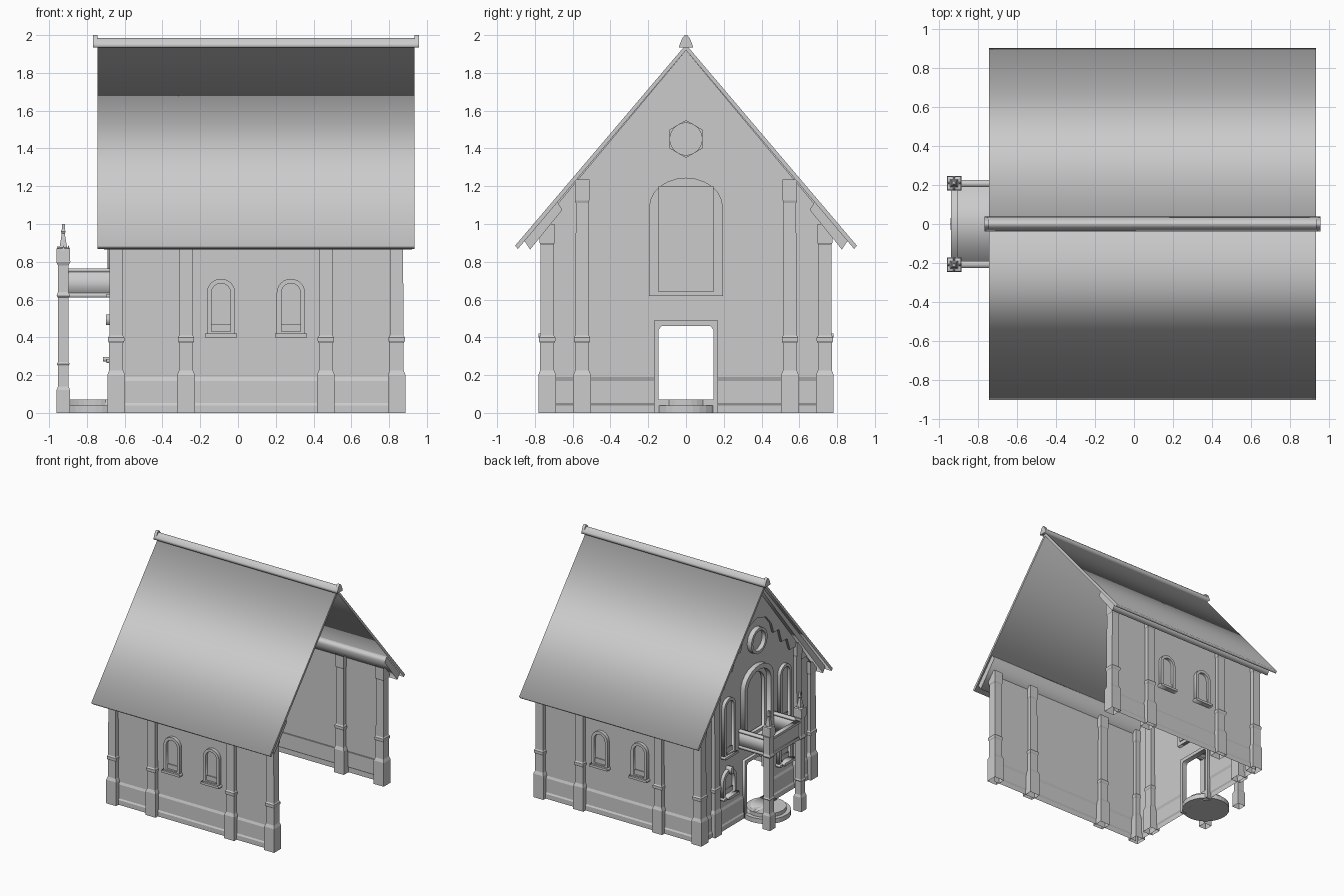
import bpy, bmesh, math
from mathutils import Vector

cube = bpy.data.objects.get("Cube")
if cube:
    bpy.data.objects.remove(cube, do_unlink=True)

stone = bpy.data.materials.new("pale_grey_stone")
stone.use_nodes = True
GREY = (0.6, 0.6, 0.6, 1)
stone.diffuse_color = GREY
stone.node_tree.nodes["Principled BSDF"].inputs["Base Color"].default_value = GREY


def add(name, bm):
    bmesh.ops.recalc_face_normals(bm, faces=bm.faces)
    mesh = bpy.data.meshes.new(name)
    bm.to_mesh(mesh)
    bm.free()
    mesh.materials.append(stone)
    obj = bpy.data.objects.new(name, mesh)
    bpy.context.collection.objects.link(obj)
    return obj


def plate(name, loops, axis, start, depth=0.0):
    """Filled outline (further loops are holes), pushed along x or y."""
    curve = bpy.data.curves.new(name, 'CURVE')
    curve.dimensions = '2D'
    curve.fill_mode = 'BOTH'
    curve.extrude = abs(depth) / 2
    for loop in loops:
        spline = curve.splines.new('POLY')
        spline.points.add(len(loop) - 1)
        for point, (u, v) in zip(spline.points, loop):
            point.co = (u, v, 0, 1)
        spline.use_cyclic_u = True
    temp = bpy.data.objects.new(name, curve)
    bpy.context.collection.objects.link(temp)
    dg = bpy.context.evaluated_depsgraph_get()
    mesh = bpy.data.meshes.new_from_object(temp.evaluated_get(dg))
    bm = bmesh.new()
    bm.from_mesh(mesh)
    bpy.data.objects.remove(temp)
    bpy.data.meshes.remove(mesh)
    bmesh.ops.remove_doubles(bm, verts=bm.verts, dist=1e-5)
    middle = start + depth / 2
    for vert in bm.verts:
        u, v, w = vert.co
        vert.co = (middle + w, u, v) if axis == 'x' else (u, middle + w, v)
    return add(name, bm)


def box(name, x0, x1, y0, y1, z0, z1):
    return plate(name, [rect(y0, y1, z0, z1)], 'x', x0, x1 - x0)


def rect(u0, u1, v0, v1):
    return [(u0, v0), (u1, v0), (u1, v1), (u0, v1)]


def arch(c, base, half, spring, rise, n=12):
    top = [(c + half * math.cos(math.pi * i / n), spring + rise * math.sin(math.pi * i / n))
           for i in range(n + 1)]
    return [(c - half, base), (c + half, base)] + top


def ring(c, z, r, n, turn=0.0):
    return [(c + r * math.cos(turn + math.tau * i / n), z + r * math.sin(turn + math.tau * i / n))
            for i in range(n)]


def pillar(name, x, y, sections):
    """Hollow square shaft through (height, half width) sections."""
    bm = bmesh.new()
    rows = [[bm.verts.new((x + sx * h, y + sy * h, z))
             for sx, sy in ((-1, -1), (1, -1), (1, 1), (-1, 1))] for z, h in sections]
    for a, b in zip(rows, rows[1:]):
        for i in range(4):
            j = (i + 1) % 4
            bm.faces.new((a[i], a[j], b[j], b[i]))
    return add(name, bm)


def sheet(name, start, end, profile, axis, sign):
    """Open wall surface with a stepped profile of (outward, height)."""
    bm = bmesh.new()
    rows = []
    for out, z in profile:
        ends = [(t, sign * out, z) if axis == 'y' else (sign * out, t, z) for t in (start, end)]
        rows.append([bm.verts.new(e) for e in ends])
    for a, b in zip(rows, rows[1:]):
        bm.faces.new((a[0], a[1], b[1], b[0]))
    return add(name, bm)


WALL_Y, WALL_X = 0.735, -0.65
SIDES = (("right", -1), ("left", 1))
plinth = [(0.015, 0), (0.015, 0.04), (0.008, 0.052), (0.008, 0.17), (0, 0.19)]


def window(name, c, base, half, spring, axis, face, out):
    """Closed arched window: frame, sloping lower pane and sill."""
    inner = half * 0.68
    plate(name + "_frame", [arch(c, base, half, spring, half),
                            arch(c, base + 0.01, inner, spring, inner)], axis, face, out * 0.028)
    plate(name + "_pane", [arch(c, base + 0.01, inner, spring, inner)], axis, face, out * 0.004)
    plate(name + "_slope", [rect(c - inner, c + inner, base, base + 0.05)], axis, face, out * 0.012)
    plate(name + "_sill", [rect(c - half - 0.01, c + half + 0.01, base - 0.02, base)],
          axis, face, out * 0.045)


# Side walls with windows and buttresses
shaft = [(0, .047), (.2, .047), (.225, .037), (.37, .037), (.38, .043), (.4, .043), (.41, .036)]
low_pillar = shaft + [(.89, .034), (.9, .04), (1.0, .04)]
tall_pillar = shaft + [(1.11, .033), (1.125, .038), (1.235, .038)]
for side, s in SIDES:
    sheet(side + "_wall", WALL_X, 0.84,
          [(WALL_Y + o, z) for o, z in plinth] + [(WALL_Y, 1.05)], 'y', s)
    for i, x in enumerate((-0.09, 0.28)):
        window(f"{side}_window_{i}", x, 0.42, 0.075, 0.635, 'y', s * WALL_Y, s)
    for i, x in enumerate((-0.645, -0.275, 0.465, 0.84)):
        pillar(f"{side}_pillar_{i}", x, s * WALL_Y, low_pillar)
    pillar(side + "_facade_pillar", -0.645, s * 0.55, tall_pillar)
    sheet(side + "_facade_plinth", s * 0.145, s * WALL_Y,
          [(-WALL_X + o, z) for o, z in plinth], 'x', -1)

# Facade wall with openings
door_z = 0.46
outline = [(-WALL_Y, .19), (-.145, .19), (-.145, door_z), (.145, door_z), (.145, .19),
           (WALL_Y, .19), (WALL_Y, 1.04), (0, 1.92), (-WALL_Y, 1.04)]
great_hole = arch(0, 0.645, 0.155, 1.08, 0.125)
round_hole = ring(0, 1.45, 0.085, 24)
plate("facade_wall", [outline, great_hole, round_hole], 'x', WALL_X)
plate("great_window_frame", [arch(0, 0.62, 0.195, 1.09, 0.155), great_hole], 'x', -0.62, -0.07)
plate("great_window_inner_frame", [arch(0, 0.645, 0.155, 1.08, 0.125),
                                   arch(0, 0.67, 0.125, 1.06, 0.11)], 'x', -0.62, -0.03)
plate("great_window_panel", [rect(-.145, .145, .64, 1.2)], 'x', -0.6, -0.008)
plate("round_window_frame", [ring(0, 1.45, 0.108, 24), round_hole], 'x', WALL_X, -0.04)
plate("round_window_rim", [ring(0, 1.45, 0.1, 6, math.pi / 6), ring(0, 1.45, 0.085, 24)],
      'x', WALL_X, 0.008)
plate("round_window_pane", [round_hole], 'x', WALL_X, -0.005)
plate("door_frame", [[(-.17, 0), (-.145, 0), (-.145, .44), (-.13, door_z), (.13, door_z),
                      (.145, .44), (.145, 0), (.17, 0), (.17, .49), (-.17, .49)]],
      'x', WALL_X + 0.02, -0.045)
for side, s in SIDES:
    window(side + "_upper_facade_window", s * 0.375, 0.63, 0.075, 1.03, 'x', WALL_X, -1)
    window(side + "_lower_facade_window", s * 0.375, 0.285, 0.09, 0.41, 'x', WALL_X, -1)
    box(side + "_keystone", -0.7, WALL_X, s * .375 - .015, s * .375 + .015, .465, .52)
    box(side + "_lower_sill", -0.715, WALL_X, s * .375 - .07, s * .375 + .07, .272, .295)
    # Stepped frieze below the roof slope
    steps = [(0, 1.9), (.7, 1.06), (.6, 1.06), (.51, 1.2), (.44, 1.2), (.4, 1.31), (.33, 1.31),
             (.29, 1.43), (.22, 1.43), (.19, 1.52), (.12, 1.6), (0, 1.64)]
    plate(side + "_frieze", [[(s * u, v) for u, v in steps]], 'x', WALL_X, -0.02)

# Roof slabs, inner lining and ridge
for side, s in SIDES:
    slab = [(0, 1.95), (.905, .885), (.89, .868), (0, 1.92)]
    lining = [(0, 1.92), (.855, .91), (.825, .865), (0, 1.885)]
    plate(side + "_roof", [[(s * u, v) for u, v in slab]], 'x', -0.745, 1.68)
    plate(side + "_roof_lining", [[(s * u, v) for u, v in lining]], 'x', -0.71, 0.045)
    eave = [(.68, 1.116), (.855, .91), (.825, .865), (.655, 1.075)]
    plate(side + "_eave_board", [[(s * u, v) for u, v in eave]], 'x', -0.665, 1.585)


def ridge_shape(k):
    half = [(.038, 1.935), (.032, 1.955), (.018, 1.975 + .012 * k), (.006, 1.985 + .015 * k)]
    return half + [(-u, v) for u, v in reversed(half)]


plate("ridge", [ridge_shape(0)], 'x', -0.75, 1.69)
for i, x in enumerate((-0.768, 0.935)):
    plate(f"ridge_end_{i}", [ridge_shape(1)], 'x', x, 0.023)

# Porch columns with finials, balcony and round steps
column = [(0, .036), (.12, .036), (.14, .028), (.25, .028), (.26, .034), (.27, .028), (.61, .028),
          (.62, .035), (.64, .028), (.78, .028), (.8, .037), (.87, .035), (.875, .02),
          (.95, .008), (.96, .013), (.97, .008), (1.0, .008), (1.0, 0.001)]
for side, s in SIDES:
    pillar(side + "_porch_column", -0.925, s * 0.21, column)
    for i in range(4):
        dx, dy = Vector((0.028, 0)), Vector((0, 0.028))
        ox, oy = (dx, -dx, dy, -dy)[i]
        pillar(f"{side}_finial_point_{i}", -0.925 + ox, s * 0.21 + oy,
               [(.86, .009), (.885, .001)])
    y0, y1 = sorted((s * 0.19, s * 0.225))
    box(side + "_balcony_wall", -0.91, WALL_X, y0 + .006, y1 - .006, .61, .76)
    for part, z0, z1 in (("base", .61, .635), ("rail", .745, .765)):
        box(f"{side}_balcony_{part}", -0.91, WALL_X, y0, y1, z0, z1)
box("front_balcony_wall", -0.935, -0.91, -.2, .2, .61, .76)
for part, z0, z1 in (("base", .61, .635), ("rail", .745, .765)):
    box(f"front_balcony_{part}", -0.942, -0.904, -.2, .2, z0, z1)
box("balcony_floor", -0.92, WALL_X, -.2, .2, .615, .635)
for name, r, z0, z1 in (("lower_step", 0.19, 0, 0.04), ("upper_step", 0.155, 0.04, 0.07)):
    bm = bmesh.new()
    bmesh.ops.create_cone(bm, cap_ends=True, segments=32, radius1=r, radius2=r, depth=z1 - z0)
    bmesh.ops.translate(bm, verts=bm.verts, vec=(-0.755, 0, (z0 + z1) / 2))
    add(name, bm)
box("door_sill", -0.76, WALL_X + 0.02, -.145, .145, 0, .07)
